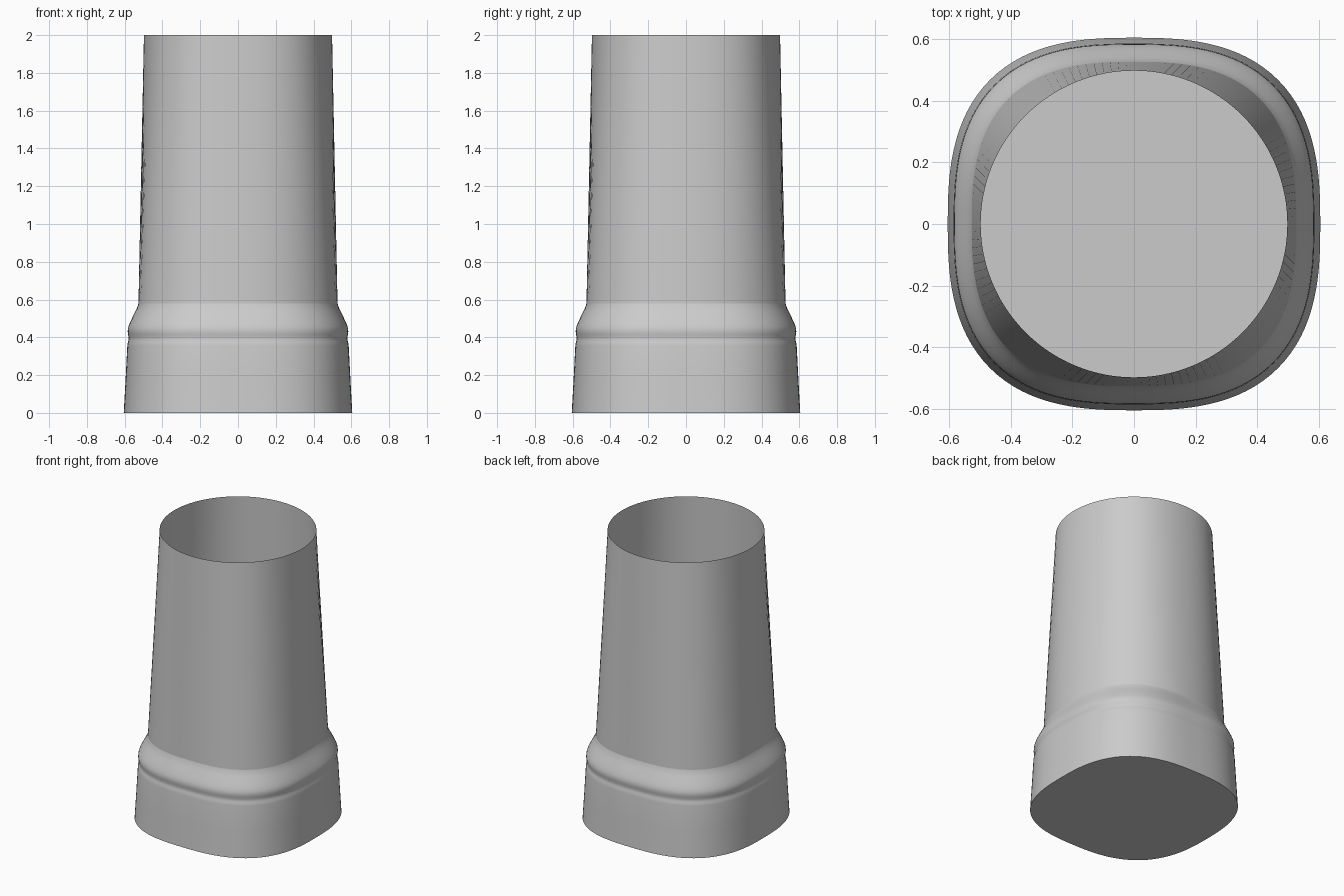
import bpy
import bmesh
import math

if "Cube" in bpy.data.objects:
    bpy.data.objects.remove(bpy.data.objects["Cube"], do_unlink=True)

SEGMENTS = 128
SQUARE = 2.7   # rounded-square exponent
ROUND = 2.0    # circle exponent

grey = bpy.data.materials.new("plain_grey")
grey.use_nodes = True
grey.diffuse_color = (0.6, 0.6, 0.6, 1)
grey.node_tree.nodes["Principled BSDF"].inputs["Base Color"].default_value = (0.6, 0.6, 0.6, 1)


def add_ring(bm, z, half_width, power):
    """One rounded-square or circular cross-section."""
    ring = []
    for i in range(SEGMENTS):
        a = 2 * math.pi * i / SEGMENTS
        c, s = math.cos(a), math.sin(a)
        r = half_width * (abs(c) ** power + abs(s) ** power) ** (-1 / power)
        ring.append(bm.verts.new((r * c, r * s, z)))
    return ring


def loft(name, sections, close_bottom=False):
    """Skin a thin shell through the cross-sections, from bottom to top."""
    bm = bmesh.new()
    rings = [add_ring(bm, *section) for section in sections]
    for low, high in zip(rings, rings[1:]):
        for i in range(SEGMENTS):
            j = (i + 1) % SEGMENTS
            bm.faces.new((low[i], low[j], high[j], high[i]))
    if close_bottom:
        bm.faces.new(list(reversed(rings[0])))
    mesh = bpy.data.meshes.new(name)
    bm.to_mesh(mesh)
    bm.free()
    mesh.materials.append(grey)
    obj = bpy.data.objects.new(name, mesh)
    bpy.context.collection.objects.link(obj)
    bpy.ops.object.select_all(action="DESELECT")
    obj.select_set(True)
    bpy.context.view_layer.objects.active = obj
    bpy.ops.object.shade_smooth_by_angle(angle=math.radians(35))
    return obj


# Closed foot with a shallow groove and a rounded shoulder
foot_profile = [
    (0.0, 0.605), (0.18, 0.595), (0.355, 0.586), (0.37, 0.584), (0.38, 0.581),
    (0.39, 0.579), (0.40, 0.579), (0.415, 0.582), (0.43, 0.584), (0.445, 0.583),
    (0.46, 0.579), (0.48, 0.571), (0.51, 0.557), (0.54, 0.542), (0.565, 0.531),
    (0.58, 0.527),
]
loft("foot", [(z, w, SQUARE) for z, w in foot_profile], close_bottom=True)

# Open tube, changing from a rounded square to a circle
loft("tube", [(0.58, 0.527, SQUARE), (2.0, 0.498, ROUND)])
